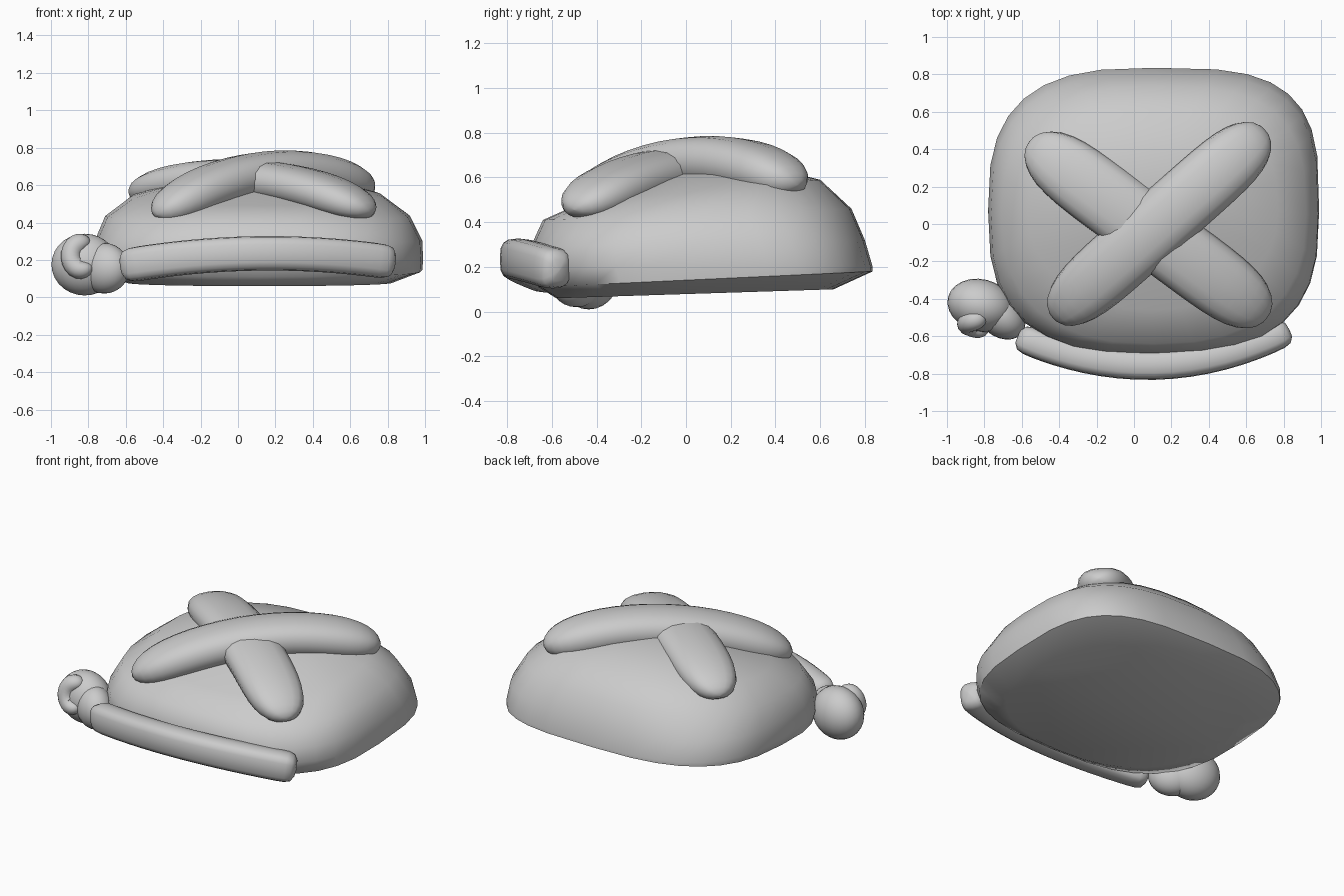
import bpy, bmesh, math
from mathutils import Vector

cube = bpy.data.objects.get("Cube")
if cube:
    bpy.data.objects.remove(cube, do_unlink=True)

grey = bpy.data.materials.new("plain grey")
grey.use_nodes = True
colour = (0.6, 0.6, 0.6, 1)
grey.diffuse_color = colour
grey.node_tree.nodes["Principled BSDF"].inputs["Base Color"].default_value = colour


def oval(angle, power):
    """Point on a unit superellipse."""
    c, s = math.cos(angle), math.sin(angle)
    return (math.copysign(abs(c) ** (2 / power), c),
            math.copysign(abs(s) ** (2 / power), s))


def finish(obj, sharp=50):
    """Colour and smooth a part."""
    obj.data.materials.append(grey)
    bpy.ops.object.select_all(action="DESELECT")
    obj.select_set(True)
    bpy.context.view_layer.objects.active = obj
    bpy.ops.object.shade_smooth_by_angle(angle=math.radians(sharp))


def loft(name, rings, sharp=50):
    """Skin a list of equal rings and cap both ends."""
    bm = bmesh.new()
    loops = [[bm.verts.new(p) for p in ring] for ring in rings]
    n = len(loops[0])
    for a, b in zip(loops, loops[1:]):
        for i in range(n):
            j = (i + 1) % n
            bm.faces.new((a[i], a[j], b[j], b[i]))
    bm.faces.new(loops[0][::-1])
    bm.faces.new(loops[-1])
    bmesh.ops.recalc_face_normals(bm, faces=bm.faces)
    mesh = bpy.data.meshes.new(name)
    bm.to_mesh(mesh)
    bm.free()
    obj = bpy.data.objects.new(name, mesh)
    bpy.context.collection.objects.link(obj)
    finish(obj, sharp)


def sweep(name, path, wide, tall, up, steps=24, sides=16, power=2.4, blunt=6):
    """Tube along path(t), t from -1 to 1, with rounded ends."""
    rings = []
    for k in range(steps + 1):
        t = -math.cos(math.pi * k / steps)
        size = max(0.02, math.sqrt(max(0, 1 - abs(t) ** blunt)))
        tangent = (path(t + 0.01) - path(t - 0.01)).normalized()
        side = tangent.cross(up).normalized()
        top = side.cross(tangent)
        ring = []
        for i in range(sides):
            u, v = oval(2 * math.pi * i / sides, power)
            ring.append(path(t) + side * u * wide * size + top * v * tall * size)
        rings.append(ring)
    loft(name, rings)


def arch(a, mid, b):
    """Parabola through three points."""
    a, mid, b = Vector(a), Vector(mid), Vector(b)
    return lambda t: mid + (b - a) * t / 2 + ((a + b) / 2 - mid) * t * t


UP = Vector((0, 0, 1))

# Domed body: left, right, front, back, front height, back height, squareness
layers = [
    (-0.60, 0.83, -0.58, 0.66, 0.06, 0.10, 2.9),
    (-0.77, 0.985, -0.66, 0.835, 0.11, 0.18, 3.4),
    (-0.78, 0.99, -0.69, 0.835, 0.20, 0.20, 3.4),
    (-0.765, 0.985, -0.695, 0.80, 0.29, 0.32, 3.3),
    (-0.71, 0.92, -0.64, 0.74, 0.41, 0.46, 3.0),
    (-0.57, 0.77, -0.46, 0.60, 0.49, 0.59, 2.7),
    (-0.32, 0.52, -0.22, 0.38, 0.57, 0.645, 2.4),
    (-0.04, 0.24, 0.00, 0.20, 0.64, 0.67, 2.0),
]
body = []
for x0, x1, y0, y1, z0, z1, power in layers:
    ring = []
    for i in range(32):
        angle = 2 * math.pi * i / 32
        # Only the back left-hand corner (+x, +y) is fully square
        square = math.sin(angle) >= 0 and math.cos(angle) >= 0
        u, v = oval(angle, power if square else max(2, power - 0.55))
        ring.append(((x0 + x1) / 2 + u * (x1 - x0) / 2,
                     (y0 + y1) / 2 + v * (y1 - y0) / 2,
                     z0 + (z1 - z0) * (v + 1) / 2))
    body.append(ring)
loft("body", body, 60)

# Crossed bands over the dome
sweep("upper_band", arch((-0.43, -0.50, 0.44), (0.145, 0.01, 0.665), (0.70, 0.50, 0.565)),
      0.175, 0.115, UP)
sweep("lower_band", arch((-0.56, 0.44, 0.55), (0.09, -0.04, 0.63), (0.71, -0.50, 0.455)),
      0.185, 0.105, UP)

# Rounded roll along the front edge
sweep("front_roll", arch((-0.62, -0.60, 0.165), (0.11, -0.755, 0.235), (0.83, -0.565, 0.185)),
      0.078, 0.092, UP, power=3, blunt=40)


# Side knob with a neck into the body
def blob(name, centre, radii, turn):
    bpy.ops.mesh.primitive_uv_sphere_add(segments=24, ring_count=14, radius=1, location=centre)
    obj = bpy.context.object
    obj.name = name
    obj.scale = radii
    obj.rotation_euler.z = turn
    finish(obj)


blob("side_knob", (-0.82, -0.435, 0.175), (0.18, 0.14, 0.165), -0.25)
blob("knob_neck", (-0.715, -0.49, 0.155), (0.15, 0.11, 0.135), -0.7)


# Small curl on the front of the knob
def curl(t):
    angle = math.radians(186 + 140 * t)
    return Vector((-0.84 + 0.052 * math.cos(angle), -0.535 - 0.035 * t,
                   0.22 + 0.068 * math.sin(angle)))


sweep("knob_curl", curl, 0.055, 0.055, Vector((0, 1, 0)), sides=12, power=2)
